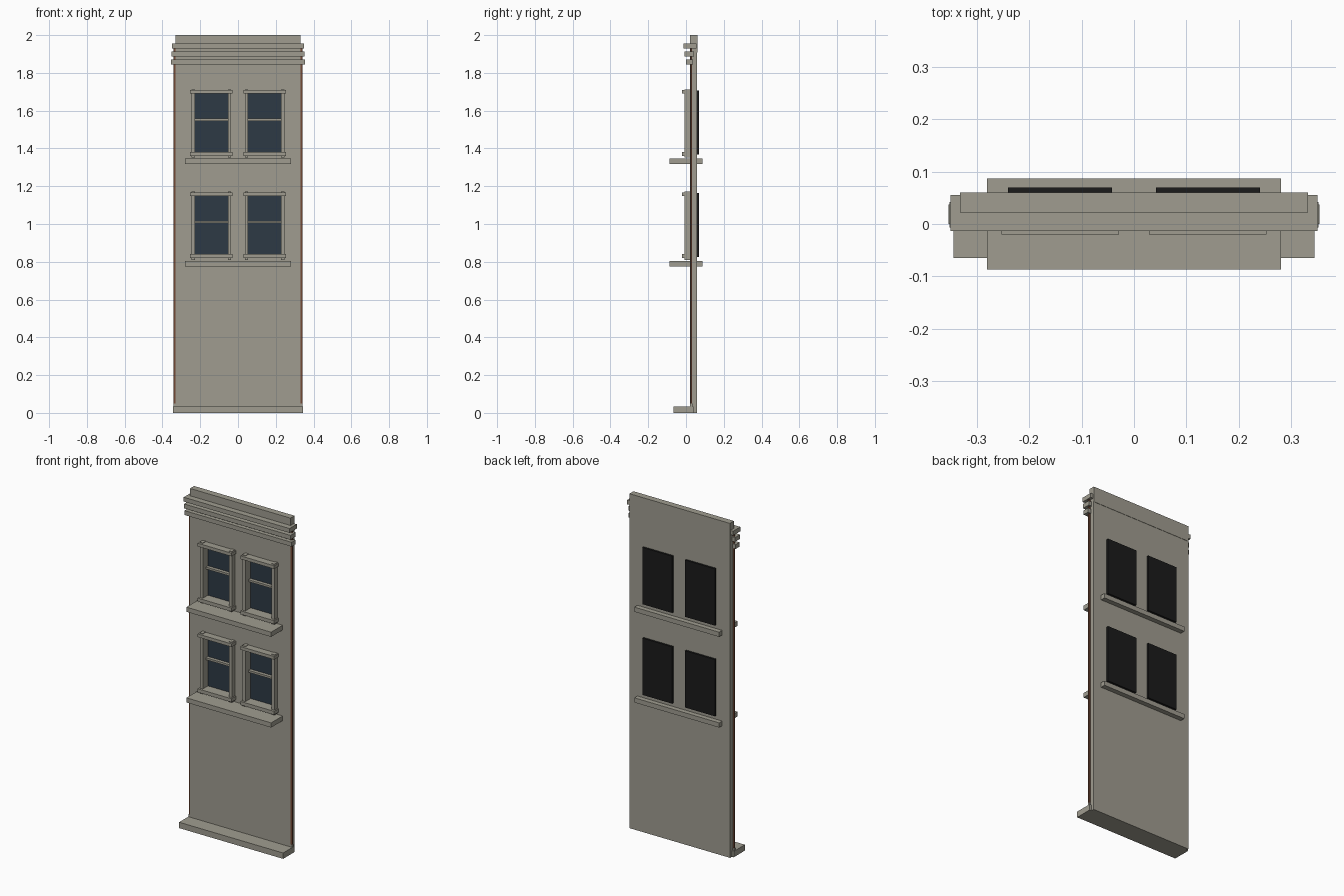
import bpy
import bmesh

cube = bpy.data.objects.get("Cube")
if cube:
    bpy.data.objects.remove(cube, do_unlink=True)


def material(name, rgb):
    m = bpy.data.materials.new(name)
    m.use_nodes = True
    m.diffuse_color = (*rgb, 1)
    bsdf = next(n for n in m.node_tree.nodes if n.type == 'BSDF_PRINCIPLED')
    bsdf.inputs["Base Color"].default_value = (*rgb, 1)
    bsdf.inputs["Roughness"].default_value = 0.8
    return m


STONE = material("warm_grey_stone", (0.35, 0.335, 0.28))
GLASS = material("dark_blue_glass", (0.026, 0.042, 0.06))
BLACK = material("black_backing", (0.011, 0.011, 0.011))
BRICK = material("brown_brick", (0.17, 0.065, 0.035))


def finish(name, bm, mat):
    mesh = bpy.data.meshes.new(name)
    bm.to_mesh(mesh)
    bm.free()
    mesh.materials.append(mat)
    ob = bpy.data.objects.new(name, mesh)
    bpy.context.scene.collection.objects.link(ob)
    return ob


def box(name, x, y, z, mat=STONE):
    """Box from (low, high) ranges on each axis."""
    bm = bmesh.new()
    bmesh.ops.create_cube(bm, size=1)
    for v in bm.verts:
        v.co = [(lo + hi) / 2 + c * (hi - lo) for c, (lo, hi) in zip(v.co, (x, y, z))]
    return finish(name, bm, mat)


W = 0.332                  # half width of the wall
FRONT, BACK = 0.022, 0.058
FLOORS = {"lower": 0.79, "upper": 1.332}   # sill centre heights
SIDES = {"right": -0.141, "left": 0.141}   # window centres
HALF = 0.087               # half width of an opening
LOW, HIGH = 0.05, 0.362    # opening above the sill centre

# Wall: a sheet with openings, thickened backwards
xs = sorted([-W, W] + [c + s * HALF for c in SIDES.values() for s in (-1, 1)])
zs = sorted([0, 1.907] + [f + h for f in FLOORS.values() for h in (LOW, HIGH)])
bm = bmesh.new()
grid = [[bm.verts.new((x, FRONT, z)) for x in xs] for z in zs]
for j in range(len(zs) - 1):
    for i in range(len(xs) - 1):
        if not (i % 2 and j % 2):
            bm.faces.new((grid[j][i], grid[j][i + 1], grid[j + 1][i + 1], grid[j + 1][i]))
wall = finish("wall", bm, STONE)
solid = wall.modifiers.new("thickness", 'SOLIDIFY')
solid.thickness = BACK - FRONT
solid.offset = -1

# Parapet, cornice bands and base
box("parapet", (-W, W), (FRONT, 0.06), (1.907, 2))
for name, half, y0, y1, z in (("top", 0.35, -0.013, 0.055, 1.943),
                              ("middle", 0.352, -0.007, 0.042, 1.9),
                              ("bottom", 0.354, 0.0, 0.037, 1.857)):
    box("cornice_" + name, (-half, half), (y0, y1), (z - 0.013, z + 0.013))
box("base", (-0.344, 0.344), (-0.065, 0.04), (0, 0.035))

# Edge strips with small foot blocks
for side, s in (("right", -1), ("left", 1)):
    x = sorted((s * W, s * 0.342))
    box("edge_strip_" + side, x, (0.024, 0.031), (0.05, 1.93), BRICK)
    box("edge_foot_" + side, x, (FRONT, 0.034), (0.03, 0.05))

# Windows
for floor, f in FLOORS.items():
    for side, c in SIDES.items():
        tag = floor + "_" + side
        box("sill_" + tag, sorted((0, 0.28 if c > 0 else -0.28)), (-0.087, 0.087),
            (f - 0.014, f + 0.014))
        span = (c - 0.112, c + 0.112)
        box("window_head_" + tag, span, (-0.02, 0.024), (f + HIGH - 0.003, f + 0.378))
        box("window_ledge_" + tag, span, (-0.02, 0.024), (f + 0.029, f + LOW))
        for s in (-1, 1):
            box("jamb_" + tag, sorted((c + s * HALF, c + s * 0.105)), (-0.007, 0.024),
                (f + 0.02, f + 0.381))
        inner = (c - HALF, c + HALF)
        box("glass_" + tag, inner, (0.042, 0.048), (f + LOW, f + HIGH), GLASS)
        box("meeting_rail_" + tag, inner, (0.022, 0.042), (f + 0.214, f + 0.226))
        box("backing_" + tag, (c - 0.099, c + 0.099), (BACK, 0.07),
            (f + 0.036, f + 0.375), BLACK)
